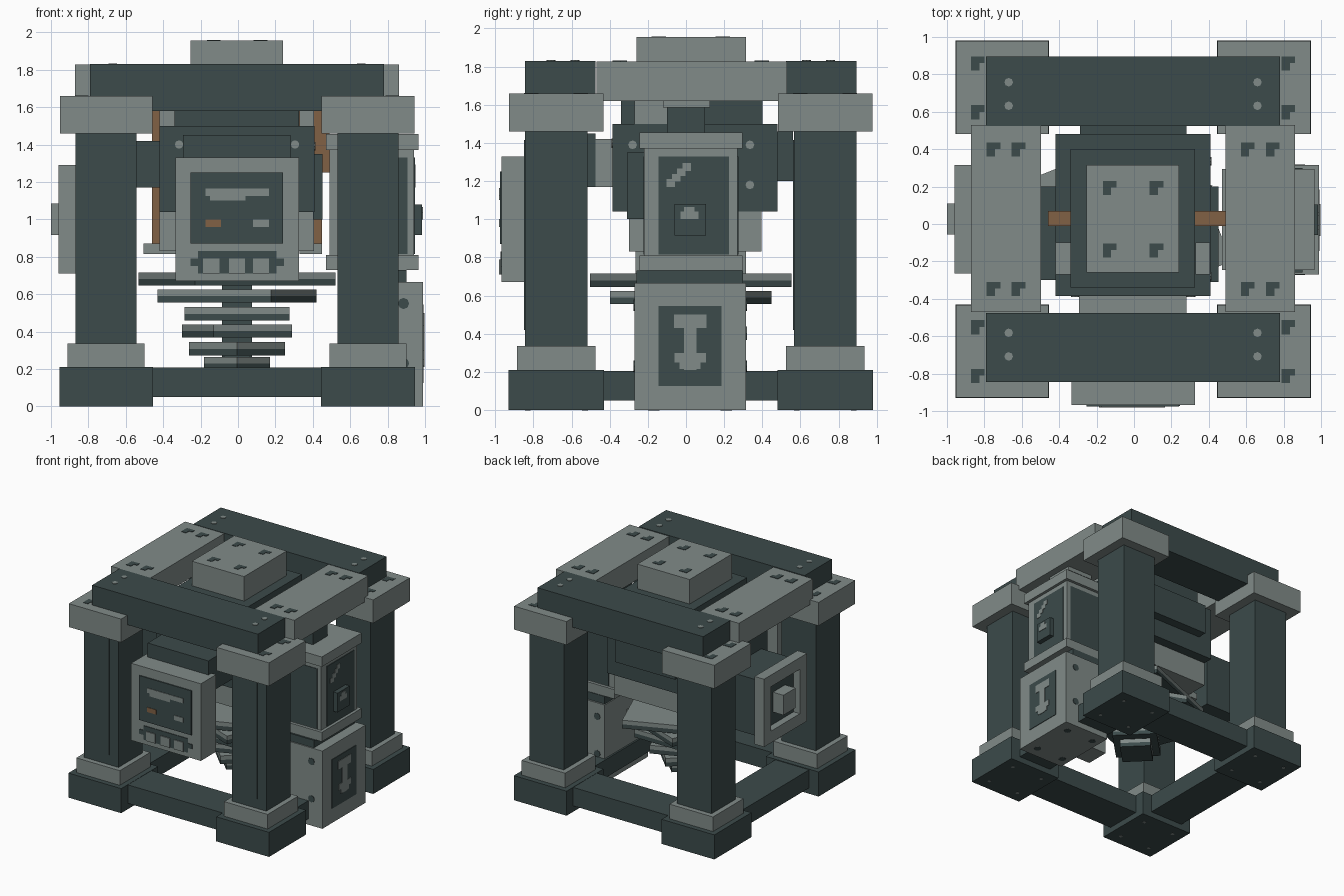
import bpy, bmesh, math
from mathutils import Matrix, Vector

default = bpy.data.objects.get("Cube")
if default:
    bpy.data.objects.remove(default, do_unlink=True)


def material(name, rgb):
    m = bpy.data.materials.new(name)
    m.use_nodes = True
    m.diffuse_color = (*rgb, 1)
    node = m.node_tree.nodes["Principled BSDF"]
    node.inputs["Base Color"].default_value = (*rgb, 1)
    node.inputs["Roughness"].default_value = 0.8
    return m


light = material("light grey stone", (.22, .26, .25))
dark = material("dark slate", (.045, .07, .07))
copper = material("copper", (.22, .12, .06))


def finish(name, bm, mat):
    mesh = bpy.data.meshes.new(name)
    bm.to_mesh(mesh)
    bm.free()
    mesh.materials.append(mat)
    obj = bpy.data.objects.new(name, mesh)
    bpy.context.collection.objects.link(obj)
    return obj


def box(name, mat, xs, ys, zs, turn=0):
    """Block spanning three ranges, optionally turned about its vertical axis."""
    bm = bmesh.new()
    bmesh.ops.create_cube(bm, size=1)
    size = Vector((xs[1] - xs[0], ys[1] - ys[0], zs[1] - zs[0]))
    mid = Vector((sum(xs), sum(ys), sum(zs))) / 2
    bm.transform(Matrix.Translation(mid) @ Matrix.Rotation(math.radians(turn), 4, 'Z')
                 @ Matrix.Diagonal((*size, 1)))
    return finish(name, bm, mat)


def around(centre, half):
    return (centre - half, centre + half)


def bolt(name, mat, pos, axis='Z', radius=.023):
    """Thin eight-sided bolt head facing along one axis."""
    bm = bmesh.new()
    bmesh.ops.create_cone(bm, cap_ends=True, segments=8, radius1=radius, radius2=radius, depth=.008)
    turns = {'Z': Matrix(), 'X': Matrix.Rotation(math.pi / 2, 4, 'Y'),
             'Y': Matrix.Rotation(math.pi / 2, 4, 'X')}
    bm.transform(Matrix.Translation(pos) @ turns[axis])
    finish(name, bm, mat)


def notch(name, x, y, z):
    """Hook-shaped dark mark on a top face."""
    box(name + "_bar", dark, around(x, .037), (y, y + .036), around(z, .003))
    box(name + "_tail", dark, (x - .037, x + .008), (y - .04, y), around(z, .003))


MX, MY = -.005, .025   # centre of the frame

# Four corner posts with plinth, foot, panel and capital
for sx, side in ((-1, "right"), (1, "left")):
    for sy, end in ((-1, "front"), (1, "back")):
        tag = f"{end}_{side}_"
        x, y = MX + sx * .7, MY + sy * .705
        for part, mat, half, zs in (("plinth", dark, .25, (0, .21)),
                                    ("foot", light, .206, (.21, .335)),
                                    ("column", dark, .163, (.335, 1.46)),
                                    ("capital", light, .248, (1.46, 1.66))):
            box(tag + part, mat, around(x, half), around(y, half), zs)
        box(tag + "column_panel", dark, around(x, .08), (y - .169, y - .16), (.42, 1.415))
        for k in (-1, 1):
            notch(tag + "capital_mark", MX + sx * .83, y + k * .13, 1.66)
            bolt(tag + "beam_bolt", light, (MX + sx * .665, MY + sy * .67 + k * .063, 1.83))
            for j in (-1, 1):
                bolt(tag + "plinth_bolt", light, (x + j * .15, y + k * .15, 0.002), radius=.015)

# Beams joining the posts, floor and top
for s, side in ((-1, "front"), (1, "back")):
    box(side + "_floor_beam", dark, (-.46, .45), around(MY + s * .705, .16), (.05, .208))
    box(side + "_top_beam", dark, (-.79, .78), around(MY + s * .685, .185), (1.58, 1.83))
for s, side in ((-1, "right"), (1, "left")):
    box(side + "_floor_beam", dark, around(MX + s * .7, .16), (-.43, .48), (.05, .205))
    box(side + "_top_beam", light, around(MX + s * .68, .187), (-.47, .53), (1.62, 1.827))
    for x in (-.067, .067):
        for y in (-.345, .4):
            notch(side + "_beam_mark", MX + s * .68 + x, y, 1.828)

# Central engine body
box("top_cap", light, (-.255, .24), (-.26, .315), (1.74, 1.955))
for x in (-.13, .12):
    for y in (-.14, .195):
        notch("cap_mark", x, y, 1.955)
box("upper_block", dark, (-.34, .325), (-.34, .4), (1.5, 1.745))
box("engine_body", dark, (-.42, .41), (-.385, .48), (1.04, 1.5))
box("lower_body", light, (-.42, .405), (-.3, .395), (.83, 1.04))
box("back_block", dark, (-.29, .28), (.48, .56), (1.2, 1.46))
box("body_shelf_right", light, (-.505, -.33), (-.1, .2), (.815, .87))
box("body_shelf_left", light, (.33, .45), (-.1, .2), (.815, .87))
box("left_plate", dark, (.4, .452), (-.31, .2), (1, 1.35))
box("right_arm", dark, (-.56, -.42), (-.3, .2), (1.17, 1.42))
for xs in ((-.42, -.34), (.328, .405)):
    box("shoulder_block", light, xs, (-.27, -.1), (1.5, 1.62))
for z in (1.18, 1.39):
    for y in (-.28, .335):
        bolt("body_bolt", light, (.411, y, z), 'X')
for x in (-.315, .305):
    bolt("front_bolt", light, (x, -.386, 1.4), 'Y')

# Copper pipes on both flanks
box("right_pipe", copper, (-.46, -.33), (-.01, .07), (.87, 1.6))
box("left_pipe_upper", copper, (.325, .49), (-.01, .07), (1.25, 1.6))
box("left_pipe_lower", copper, (.325, .45), (-.01, .07), (.87, 1.25))

# Twisted drill made of stacked square plates
box("drill_shaft", dark, (-.085, .075), (-.055, .105), (.21, .84))
for half, z, turn in ((.405, .68, 22), (.326, .59, -22), (.28, .495, 0),
                      (.226, .403, 22), (.182, .308, 45), (.125, .23, 45)):
    xs, ys = around(MX, half), around(MY, half)
    box("drill_plate_top", light, xs, ys, (z, z + .035), turn)
    box("drill_plate_under", dark, xs, ys, (z - .035, z), turn)

# Face on the front
box("neck_collar", light, (-.295, .28), (-.475, -.385), (1.17, 1.42))
box("neck", dark, (-.295, .28), (-.8, -.475), (1.17, 1.45))
box("face_box", light, (-.335, .325), (-.967, -.76), (.67, 1.33))
box("face_screen", dark, (-.255, .24), (-.976, -.966), (.87, 1.25))
skin = (-.98, -.97)
box("brow", light, (-.175, .165), skin, (1.125, 1.165))
box("brow_step", light, (-.15, .04), skin, (1.1, 1.125))
box("right_eye", copper, (-.175, -.09), skin, (.96, 1))
box("left_eye", light, (.08, .165), skin, (.96, 1))
box("mouth", dark, (-.215, .205), (-.972, -.966), (.71, .83))
for x in (-.235, .225):
    box("mouth_corner", dark, around(x, .02), (-.972, -.966), (.75, .79))
for x in (-.143, -.005, .123):
    box("tooth", light, around(x, .043), skin, (.71, .79))

# Framed socket on the right flank
box("socket_body", dark, (-.9, -.55), (-.22, .27), (.76, 1.24))
for ys in ((-.265, -.17), (.22, .315)):
    box("socket_frame_side", light, (-.96, -.87), ys, (.71, 1.29))
for zs in ((.71, .81), (1.19, 1.29)):
    box("socket_frame_rail", light, (-.96, -.87), (-.17, .22), zs)
box("socket_knob", light, (-1, -.88), (-.055, .11), (.915, 1.085))

# Lower chest on the left flank
box("chest", light, (.55, .988), (-.27, .315), (0, .665))
box("chest_panel", dark, (.985, .993), (-.145, .185), (.125, .545))
sign = (.99, .997)
for part, half, zs in (("top", .085, (.43, .5)), ("stem", .032, (.21, .44)),
                       ("bulge", .083, (.25, .3)), ("tip", .055, (.215, .25))):
    box("chest_sign_" + part, light, sign, around(.022, half), zs)
for x in (.62, .885):
    for z in (.23, .55):
        for y in (-.27, .315):
            bolt("chest_bolt", dark, (x, y, z), 'Y', .03)
    for y in (-.17, .21):
        bolt("chest_base_bolt", dark, (x, y, .002), 'Z', .03)

# Upper cabinet with window
box("cabinet_base", dark, (.56, .9), (-.26, .3), (.665, .73))
box("cabinet_sill", light, (.47, .965), (-.245, .295), (.73, .81))
box("cabinet", light, (.49, .94), (-.22, .27), (.81, 1.37))
box("cabinet_lid", light, (.47, .965), (-.245, .295), (1.37, 1.455))
box("cabinet_window", dark, (.937, .945), (-.145, .225), (.815, 1.33))
for y in (-.22, .27):
    box("cabinet_side_panel", dark, (.54, .905), around(y, .004), (.815, 1.33))
box("window_lock", dark, (.94, .985), (-.06, .105), (.915, 1.08))
box("lock_mark", light, (.983, .989), (-.03, .065), (1, 1.04))
box("lock_mark_top", light, (.983, .989), (-.01, .045), (1.04, 1.065))
for i in range(4):
    y, z = -.08 + i * .028, 1.19 + i * .028
    box("window_glint", light, (.943, .949), around(y, .022), around(z, .02))
box("cabinet_post", dark, (.58, .78), (-.1, .1), (1.455, 1.59))
box("cabinet_post_cap", light, (.56, .8), (-.12, .125), (1.585, 1.63))
